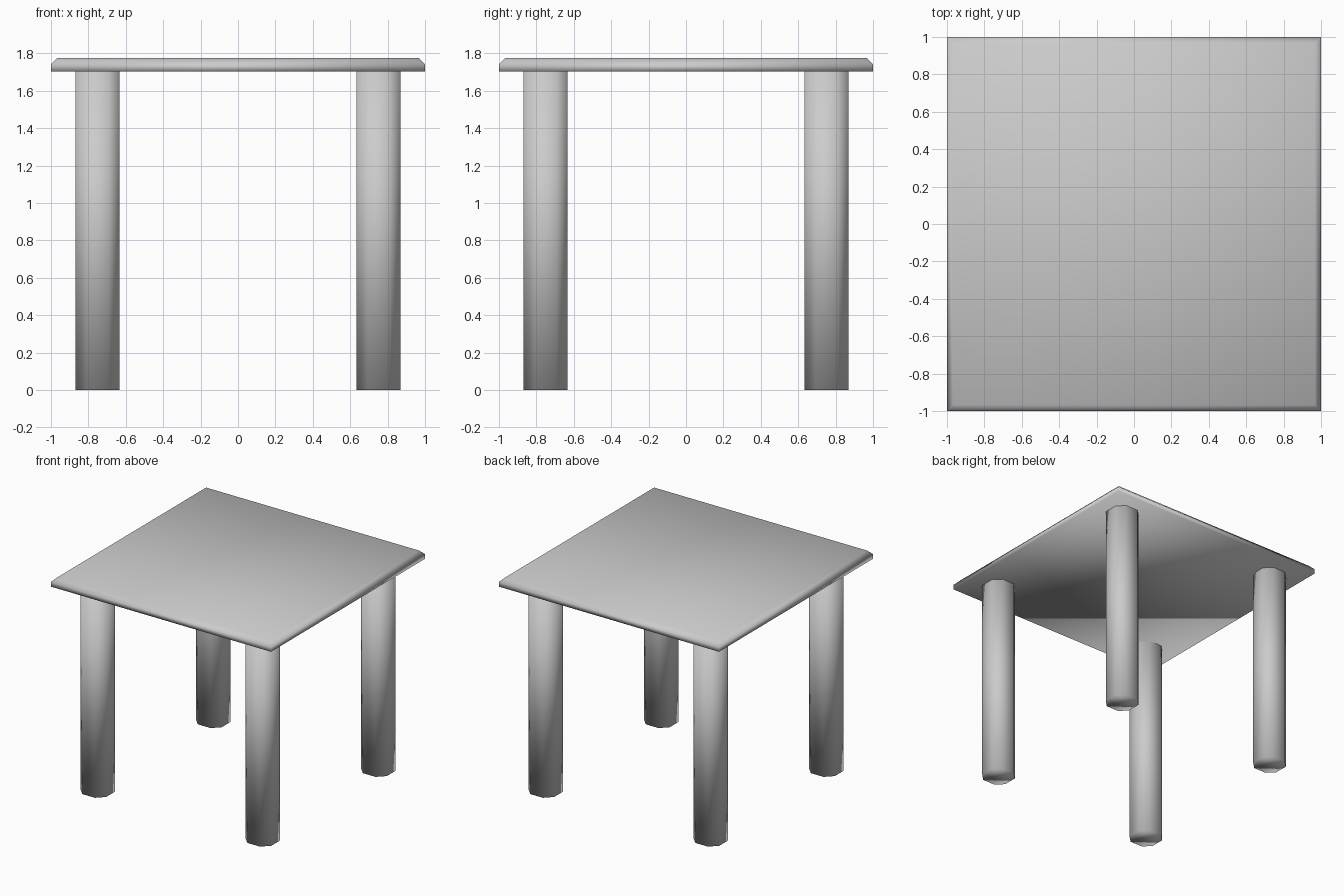
import bpy, bmesh
from mathutils import Matrix, Vector

if "Cube" in bpy.data.objects:
    bpy.data.objects.remove(bpy.data.objects["Cube"])


def make_box(name, size, centre, edge_filter, bevel):
    """Box with one set of edges chamfered, smooth shaded."""
    bm = bmesh.new()
    bmesh.ops.create_cube(bm, size=1, matrix=Matrix.Diagonal((*size, 1)))
    edges = [e for e in bm.edges if edge_filter(e)]
    bmesh.ops.bevel(bm, geom=edges, offset=bevel, segments=1,
                    affect='EDGES', profile=0.5)
    bmesh.ops.translate(bm, verts=bm.verts, vec=Vector(centre))
    for f in bm.faces:
        f.smooth = True
    mesh = bpy.data.meshes.new(name)
    bm.to_mesh(mesh)
    bm.free()
    obj = bpy.data.objects.new(name, mesh)
    bpy.context.collection.objects.link(obj)
    return obj


def is_top(e):
    return all(v.co.z > 0 for v in e.verts)


def is_vertical(e):
    return abs(e.verts[0].co.z - e.verts[1].co.z) > 0.1


HEIGHT, UNDERSIDE = 1.775, 1.703

# Table top with chamfered upper rim
make_box("table_top", (2, 2, HEIGHT - UNDERSIDE),
         (0, 0, (HEIGHT + UNDERSIDE) / 2), is_top, 0.033)

# Four square legs with chamfered corners
for side, x in (("left", -0.75), ("right", 0.75)):
    for end, y in (("front", -0.75), ("back", 0.75)):
        make_box(f"{end}_{side}_leg", (0.235, 0.235, UNDERSIDE),
                 (x, y, UNDERSIDE / 2), is_vertical, 0.06)
